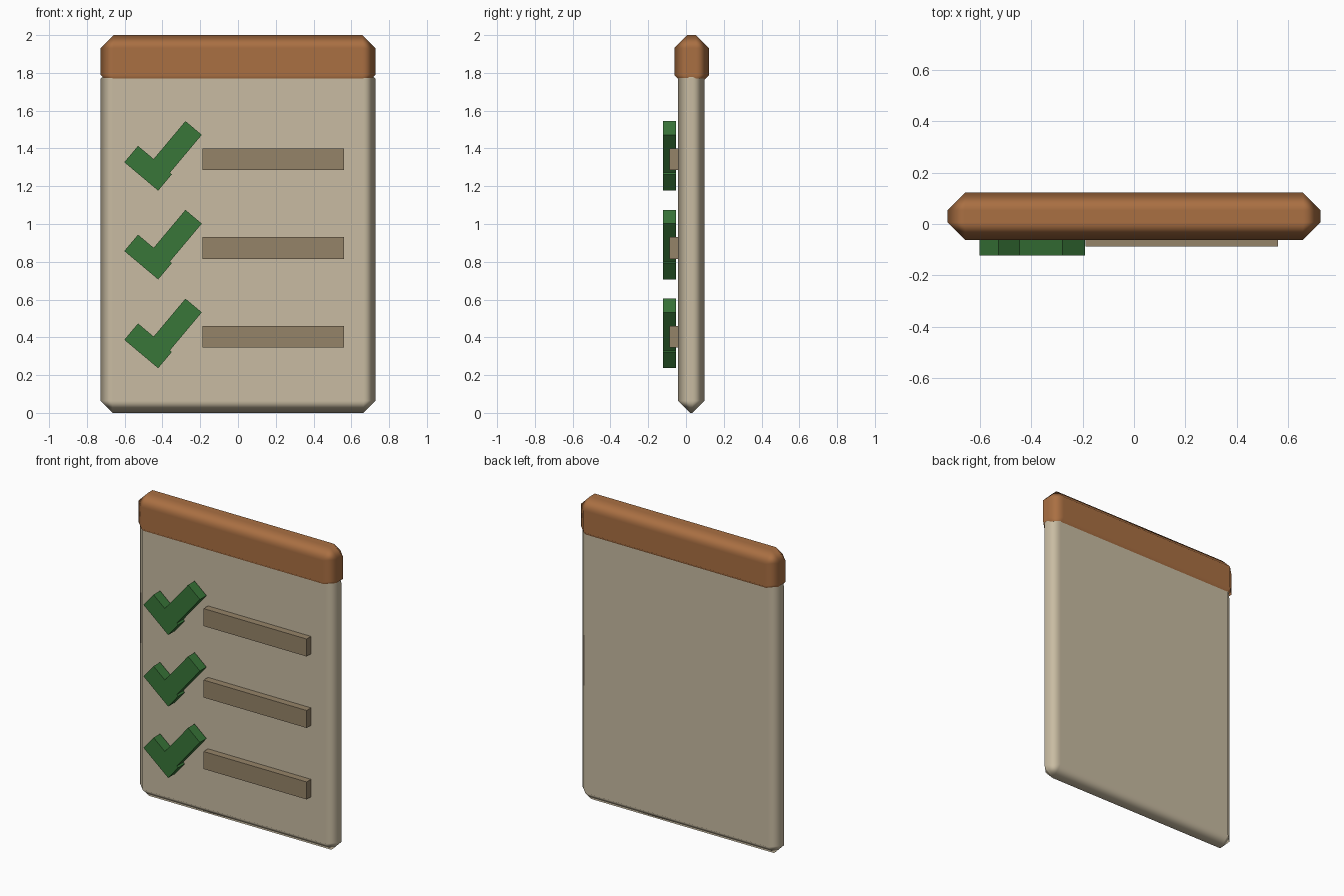
import bpy
import math

if "Cube" in bpy.data.objects:
    bpy.data.objects.remove(bpy.data.objects["Cube"])


def material(name, rgb):
    m = bpy.data.materials.new(name)
    m.diffuse_color = (*rgb, 1)
    m.use_nodes = True
    m.node_tree.nodes["Principled BSDF"].inputs["Base Color"].default_value = m.diffuse_color
    return m


PAPER = material("paper", (0.58, 0.50, 0.36))
WOOD = material("wood", (0.40, 0.16, 0.055))
GREEN = material("green", (0.04, 0.18, 0.04))
INK = material("ink", (0.30, 0.23, 0.14))


def box(name, centre, size, mat, angle=0, bevel=0):
    """Box tilted about y by angle (degrees, anticlockwise seen from the front)."""
    bpy.ops.mesh.primitive_cube_add(size=1, location=centre)
    ob = bpy.context.object
    ob.name = name
    ob.scale = size
    bpy.ops.object.transform_apply(location=False, rotation=False, scale=True)
    ob.rotation_euler.y = -math.radians(angle)
    ob.data.materials.append(mat)
    if bevel:
        # single soft chamfer, flat faces kept flat by hardened normals
        bpy.ops.object.shade_smooth()
        mod = ob.modifiers.new("chamfer", 'BEVEL')
        mod.width = bevel
        mod.segments = 1
        mod.limit_method = 'NONE'
        mod.harden_normals = True
    return ob


# Sheet, its top edge tucked into the header bar
box("sheet", (0, 0.028, 0.917), (1.456, 0.14, 1.834), PAPER, bevel=0.064)

# Header bar
box("header_bar", (0, 0.030, 1.86), (1.456, 0.184, 0.28), WOOD, bevel=0.069)

# Three rows, each a tick of two slabs and a text line
for i in range(3):
    z = 0.403 + 0.47 * i
    box(f"text_line_{i + 1}", (0.186, -0.062, z), (0.75, 0.052, 0.115), INK)
    box(f"tick_short_{i + 1}", (-0.476, -0.088, z - 0.048),
        (0.234, 0.068, 0.113), GREEN, angle=-40)
    box(f"tick_long_{i + 1}", (-0.341, -0.088, z + 0.039),
        (0.33, 0.068, 0.113), GREEN, angle=50)
